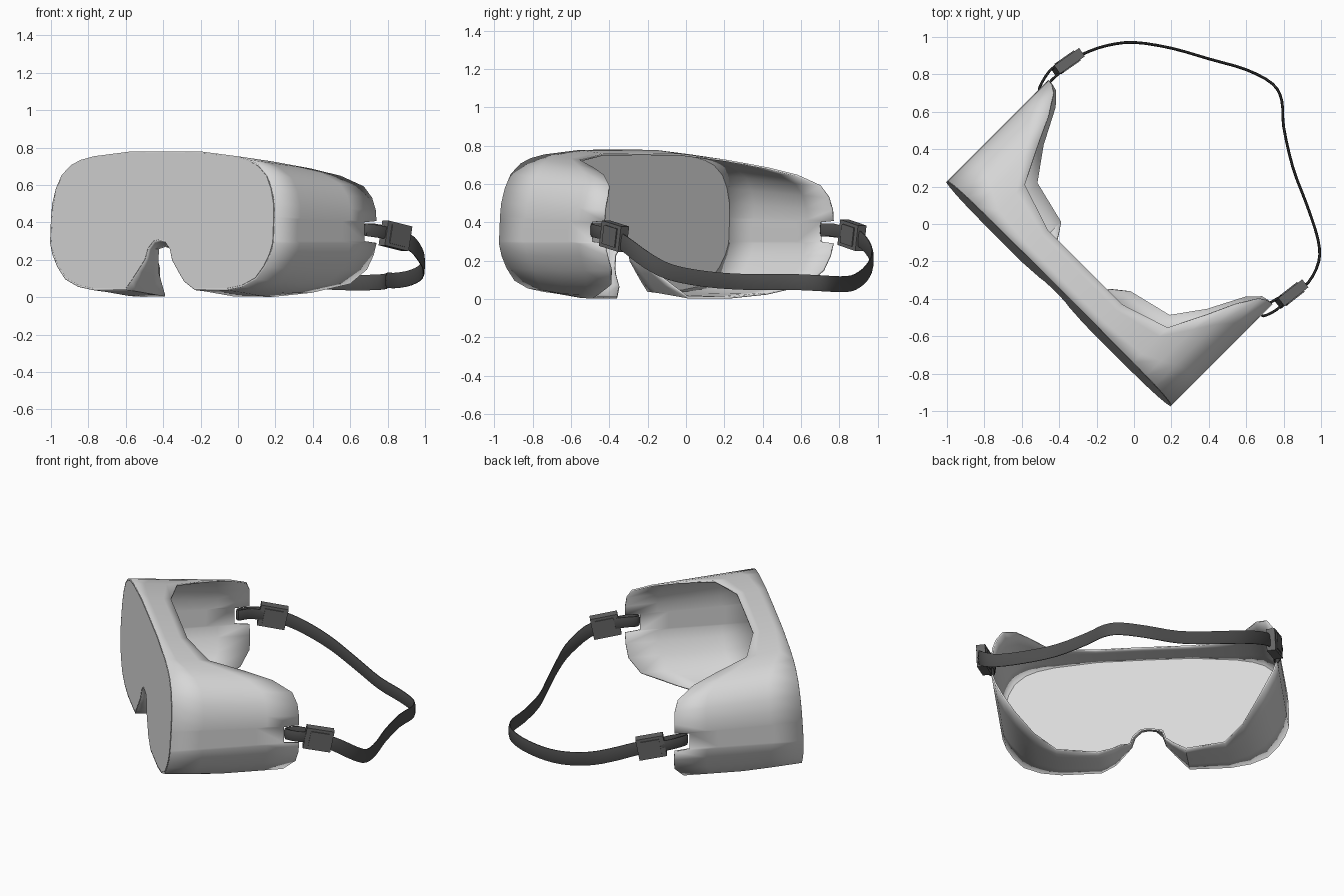
import bpy, bmesh, math
from mathutils import Vector, Matrix

cube = bpy.data.objects.get("Cube")
if cube:
    bpy.data.objects.remove(cube, do_unlink=True)


def material(name, grey):
    m = bpy.data.materials.new(name)
    m.use_nodes = True
    col = (grey, grey, grey, 1)
    m.diffuse_color = col
    m.node_tree.nodes["Principled BSDF"].inputs["Base Color"].default_value = col
    return m


FRAME = material("light grey frame", 0.68)
LENS = material("pale grey lens", 0.7)
STRAP = material("dark grey strap", 0.08)
BUCKLE = material("mid grey buckle", 0.13)


def finish(bm, name, mat, thickness=0, smooth=True):
    bmesh.ops.recalc_face_normals(bm, faces=bm.faces)
    mesh = bpy.data.meshes.new(name)
    bm.to_mesh(mesh)
    bm.free()
    ob = bpy.data.objects.new(name, mesh)
    bpy.context.collection.objects.link(ob)
    mesh.materials.append(mat)
    if smooth:
        bpy.ops.object.select_all(action='DESELECT')
        ob.select_set(True)
        bpy.context.view_layer.objects.active = ob
        bpy.ops.object.shade_smooth_by_angle(angle=math.radians(40))
    if thickness:
        s = ob.modifiers.new("wall", 'SOLIDIFY')
        s.thickness = thickness
        s.offset = 0
    return ob


def place(u, v, z):
    """Goggle space (u across, v backward) turned 45 degrees on the ground."""
    r = math.sqrt(0.5)
    return Vector((-0.4 + (u + v) * r, -0.37 + (v - u) * r, z))


def front(z):
    return 0.055 * (z - 0.43)


# Half outline from brow to nose bridge: across, height, depth of back rim
brow_and_ear = [(0, .777, .195), (.28, .775, .195), (.54, .751, .28), (.64, .731, .48),
                (.71, .704, .63), (.777, .65, .735), (.815, .58, .76), (.838, .5, .765),
                (.843, .43, .765), (.843, .42, .675), (.843, .3, .675), (.843, .29, .765),
                (.822, .23, .765), (.782, .165, .755), (.72, .1, .69), (.62, .06, .5),
                (.5, .042, .335)]
nose = [(.2, .088, .21), (.155, .14, .14), (.105, .2, .085),
        (.085, .26, .07), (.045, .3, .065), (0, .308, .065)]
cheek = [(.262, .043, .277)]
half = brow_and_ear + cheek + [(u - .02, z, v) for u, z, v in nose]
other = brow_and_ear[1:] + cheek + [(u + .02, z, v) for u, z, v in nose[:-1]]
outline = half + [(-u, z, v) for u, z, v in reversed(other)]

# Frame: outline swept backward to its own rim, narrowing toward the ears
bm = bmesh.new()
rows = []
for step in range(5):
    row = []
    for u, z, depth in outline:
        v = front(z) + (depth - front(z)) * step / 4
        drop = 0.085 * max(v, 0) / 0.76 * max(0, (z - 0.3) / 0.48)
        dip = 0.042 * min(1, max(v, 0) / 0.28) * max(0, 1 - z / 0.25)
        if abs(u) < .1 and z < .35:  # nose bridge slopes down
            dip += 0.03 * step / 4
        row.append(bm.verts.new(place(u, v, z - drop - dip)))
    rows.append(row)
n = len(outline)
for a, b in zip(rows, rows[1:]):
    for i in range(n):
        j = (i + 1) % n
        bm.faces.new((a[i], a[j], b[j], b[i]))
finish(bm, "goggle_frame", FRAME, 0.01)

# Lens: flat plate filling the front outline
bm = bmesh.new()
bm.faces.new([bm.verts.new(place(u * .993, front(z) + .003, .4 + (z - .4) * .99))
              for u, z, _ in outline])
finish(bm, "front_lens", LENS, 0.01, smooth=False)


def smooth_path(pts, cuts):
    """Catmull-Rom points through the given path."""
    p = [Vector(q) for q in pts]
    p = [2 * p[0] - p[1]] + p + [2 * p[-1] - p[-2]]
    out = []
    for a, b, c, d in zip(p, p[1:], p[2:], p[3:]):
        for k in range(cuts):
            t = k / cuts
            out.append(0.5 * (2 * b + (c - a) * t + (2 * a - 5 * b + 4 * c - d) * t ** 2
                              + (3 * b - a - 3 * c + d) * t ** 3))
    return out + [p[-2]]


def band(name, pts, width, thick, cuts=3, sides=10):
    """Flattened oval webbing along a path."""
    path = smooth_path(pts, cuts)
    bm = bmesh.new()
    rings = []
    for i, p in enumerate(path):
        along = (path[min(i + 1, len(path) - 1)] - path[max(i - 1, 0)]).normalized()
        side = along.cross(Vector((0, 0, 1))).normalized() * thick / 2
        up = side.cross(along).normalized() * width / 2
        angles = [math.tau * k / sides for k in range(sides)]
        rings.append([bm.verts.new(p + side * math.cos(a) + up * math.sin(a))
                      for a in angles])
    for a, b in zip(rings, rings[1:]):
        for i in range(sides):
            j = (i + 1) % sides
            bm.faces.new((a[i], a[j], b[j], b[i]))
    bm.faces.new(rings[0])
    bm.faces.new(rings[-1])
    finish(bm, name, STRAP)


# Head strap from buckle to buckle
band("head_strap", [(-.36, .86, .335), (-.27, .91, .31), (-.15, .953, .26), (0, .971, .2),
                    (.2, .94, .135), (.4, .883, .09), (.6, .825, .078), (.74, .75, .08),
                    (.79, .66, .085), (.8, .52, .09), (.85, .3, .09), (.925, .1, .105),
                    (.983, -.08, .14), (.988, -.2, .2), (.93, -.315, .285), (.84, -.38, .33)],
     0.087, 0.015)

# Strap loops through the notches in the ear tabs
band("left_strap_loop", [(.82, -.4, .34), (.76, -.46, .35), (.69, -.492, .36),
                         (.685, -.465, .36), (.73, -.42, .36), (.82, -.37, .34)], 0.07, 0.014)
band("right_strap_loop", [(-.38, .87, .34), (-.45, .82, .35), (-.505, .73, .36),
                          (-.49, .705, .36), (-.44, .77, .36), (-.37, .83, .34)], 0.07, 0.014)


# Buckles: body block with a raised plate on both faces
def buckle(name, centre, turn, pitch):
    bm = bmesh.new()
    for size in ((.165, .054, .135), (.11, .066, .1)):
        bmesh.ops.create_cube(bm, size=1, matrix=Matrix.Diagonal((*size, 1)))
    m = (Matrix.Translation(centre) @ Matrix.Rotation(math.radians(turn), 4, 'Z')
         @ Matrix.Rotation(math.radians(pitch), 4, 'Y'))
    bmesh.ops.transform(bm, matrix=m, verts=bm.verts)
    finish(bm, name, BUCKLE, smooth=False)


buckle("left_buckle", (.842, -.375, .328), 38, 11)
buckle("right_buckle", (-.355, .865, .333), 35, 11)
